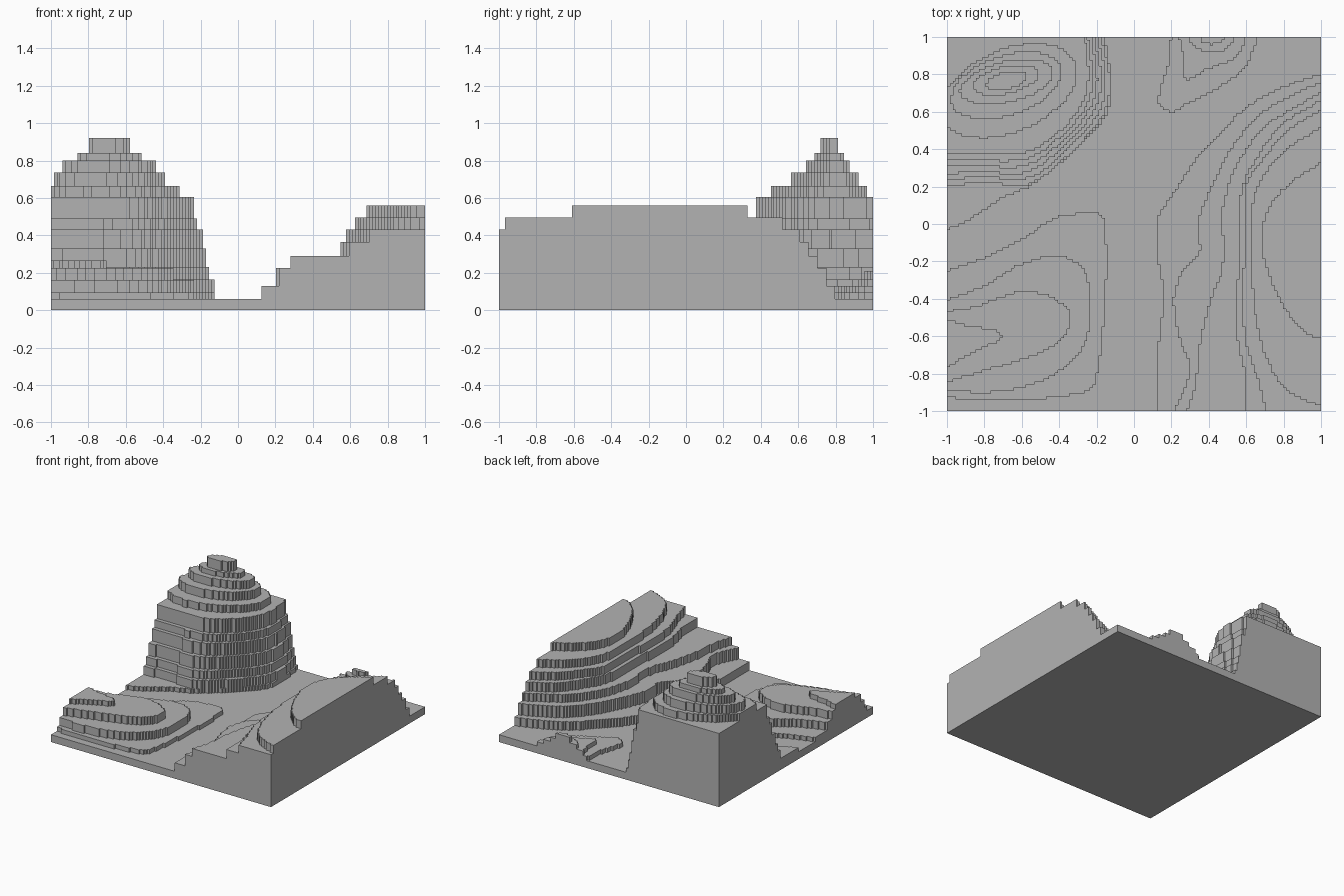
import bpy
import bmesh
import math

CELLS = 128                # grid squares along each side
STEP = 2 / CELLS
GROUND = 0.06

cube = bpy.data.objects.get("Cube")
if cube:
    bpy.data.objects.remove(cube, do_unlink=True)

stone = bpy.data.materials.new("light grey")
stone.use_nodes = True
grey = (0.45, 0.45, 0.45, 1)
stone.diffuse_color = grey
stone.node_tree.nodes["Principled BSDF"].inputs["Base Color"].default_value = grey


def smooth(points, parts=6):
    """Rounded line through points given in hundredths."""
    points = [(x / 100, y / 100) for x, y in points]
    padded = [points[0]] + points + [points[-1]]
    line = []
    for a, b, c, d in zip(padded, padded[1:], padded[2:], padded[3:]):
        for i in range(parts):
            t = i / parts
            line.append(tuple(
                q + t * (r - p) / 2 + t * t * (p - 2.5 * q + 2 * r - s / 2)
                + t ** 3 * (3 * q - p - 3 * r + s) / 2
                for p, q, r, s in zip(a, b, c, d)))
    return line + [points[-1]]


def blend(first, second, t):
    """Contour lying between two contours."""
    return [(ax + (bx - ax) * t, ay + (by - ay) * t)
            for (ax, ay), (bx, by) in zip(first, second)]


def oval(left, right, low, high, slant=0.4):
    """Tilted oval that fills the given bounds."""
    angles = [math.tau * i / 64 for i in range(64)]
    return [((left + right + (right - left) * math.cos(a)) / 2,
             (low + high + (high - low) * math.sin(a + slant)) / 2)
            for a in angles]


def fill(outline):
    """Grid squares whose centres lie inside the outline."""
    inside = set()
    edges = list(zip(outline, outline[1:] + outline[:1]))
    for row in range(CELLS):
        y = (row + 0.5) * STEP - 1
        hits = sorted(ax + (y - ay) * (bx - ax) / (by - ay)
                      for (ax, ay), (bx, by) in edges if (ay > y) != (by > y))
        for start, end in zip(hits[::2], hits[1::2]):
            first = max(0, math.ceil((start + 1) / STEP - 0.5))
            last = min(CELLS, math.ceil((end + 1) / STEP - 0.5))
            inside.update((col, row) for col in range(first, last))
    return inside


def add_terrace(bm, squares, bottom, top):
    """Raise one flat terrace with a stepped edge."""
    corners = {}

    def corner(col, row):
        if (col, row) not in corners:
            corners[col, row] = bm.verts.new((col * STEP - 1, row * STEP - 1, bottom))
        return corners[col, row]

    faces = [bm.faces.new((corner(c, r), corner(c + 1, r),
                           corner(c + 1, r + 1), corner(c, r + 1)))
             for c, r in sorted(squares)]
    raised = bmesh.ops.extrude_face_region(bm, geom=faces, use_keep_orig=True)["geom"]
    for item in raised:
        if isinstance(item, bmesh.types.BMVert):
            item.co.z = top


def add_object(name, bm):
    bmesh.ops.recalc_face_normals(bm, faces=bm.faces)
    mesh = bpy.data.meshes.new(name)
    bm.to_mesh(mesh)
    bm.free()
    mesh.materials.append(stone)
    bpy.context.collection.objects.link(bpy.data.objects.new(name, mesh))


def add_hill(name, terraces):
    """Stack terraces, each resting on the one below."""
    bm = bmesh.new()
    below, bottom = None, GROUND
    for top, outline in terraces:
        squares = fill(outline)
        if below is not None:
            squares &= below
        add_terrace(bm, squares, bottom, top)
        below, bottom = squares, top
    add_object(name, bm)


# Ground slab
slab = bmesh.new()
bmesh.ops.create_cube(slab, size=2)
for vert in slab.verts:
    vert.co.z = GROUND if vert.co.z > 0 else 0
add_object("ground_slab", slab)

# Long ridge on the left side
ridge_corner = [(1.3, 1), (1.3, -1.3), (0.5, -1.3)]
ridge_low = {
    0.13: [(12, -105), (13, -65), (16, -40), (13, -20), (12, 0), (18, 12), (26, 24),
           (35, 37), (50, 53), (62, 64), (82, 74), (105, 82)],
    0.225: [(19, -105), (27, -88), (30, -76), (24, -60), (21, -40), (26, -25), (35, -15),
            (34, 0), (40, 17), (50, 37), (60, 51), (75, 64), (105, 78)],
    0.29: [(27, -105), (33, -85), (34, -70), (37, -55), (41, -40), (47, -25), (48, -10),
           (47, 5), (52, 25), (60, 40), (72, 54), (105, 73)],
}
ridge_high = {
    0.365: [(60, -105), (59, -80), (55, -60), (54, -40), (57, -20), (56, 0), (58, 20),
            (66, 36), (80, 54), (105, 69)],
    0.43: [(72, -105), (67, -85), (60, -65), (58, -40), (59, -15), (59, 5), (60, 22),
           (70, 36), (82, 50), (105, 64)],
    0.495: [(105, -99), (82, -89), (71, -72), (65, -50), (63, -30), (62, -10), (63, 10),
            (70, 27), (84, 42), (105, 54)],
    0.56: [(105, -63), (91, -58), (78, -41), (70, -20), (68, -8), (71, 6), (81, 20),
           (105, 36)],
}
ridge = {**ridge_low, **ridge_high}
add_hill("left_ridge", [
    (top, smooth(line) + (ridge_corner if line[0][0] < 100 else []))
    for top, line in ridge.items()])

# Low mound at the front right
mound = {
    0.095: [(-105, -26), (-80, -18), (-60, -8), (-45, 2), (-35, 5), (-18, 5), (-15, -8),
            (-15, -35), (-17, -60), (-20, -82), (-27, -90), (-60, -94), (-90, -94),
            (-105, -90)],
    0.16: [(-105, -42), (-80, -33), (-62, -22), (-42, -17), (-28, -23), (-23, -40),
           (-25, -60), (-35, -75), (-55, -86), (-80, -90), (-105, -88)],
    0.225: [(-105, -47), (-85, -44), (-65, -37), (-50, -37), (-38, -43), (-34, -50),
            (-38, -61), (-50, -69), (-75, -77), (-105, -86)],
    0.265: [(-105, -49), (-90, -54), (-74, -57), (-72, -62), (-85, -68), (-105, -80)],
}
add_hill("front_mound", [(top, smooth(line)) for top, line in mound.items()])

# Small mound on the back edge
knoll = {
    0.095: [(20, 105), (18, 85), (13, 66), (20, 60), (30, 65), (42, 71), (56, 80),
            (61, 86), (68, 105)],
    0.13: [(22, 105), (27, 88), (28, 77), (40, 83), (55, 90), (62, 105)],
    0.165: [(27, 105), (31, 96), (40, 92), (50, 94), (56, 105)],
    0.21: [(34, 105), (37, 97), (46, 97), (51, 105)],
}
add_hill("back_knoll", [(top, smooth(line)) for top, line in knoll.items()])

# Tall peak at the back right: apron, steep flank and rounded summit
apron = [(-105, -4), (-90, 1), (-70, 14), (-56, 20), (-40, 32), (-25, 46), (-15, 58),
         (-12, 72), (-13, 85), (-17, 105)]
foot = [(-105, 19), (-80, 22), (-62, 20), (-50, 24), (-38, 34), (-25, 47), (-16, 59),
        (-13, 72), (-14, 85), (-19, 105)]
shoulder = [(-105, 38), (-80, 37), (-68, 37), (-55, 39), (-44, 46), (-35, 54), (-27, 66),
            (-24, 78), (-25, 90), (-27, 105)]
back_corner = [(-1.3, 1.3)]
flank = [0.165, 0.23, 0.33, 0.43, 0.49, 0.605]
terraces = [(0.095, smooth(apron) + back_corner)]
for i, top in enumerate(flank):
    line = blend(foot, shoulder, i / (len(flank) - 1))
    terraces.append((top, smooth(line) + back_corner))
terraces += [
    (0.665, oval(-1.03, -0.305, 0.46, 0.965)),
    (0.735, oval(-0.98, -0.385, 0.56, 0.92)),
    (0.80, oval(-0.93, -0.43, 0.64, 0.88)),
    (0.84, oval(-0.86, -0.51, 0.69, 0.85)),
    (0.92, oval(-0.79, -0.575, 0.715, 0.82)),
]
add_hill("back_peak", terraces)
